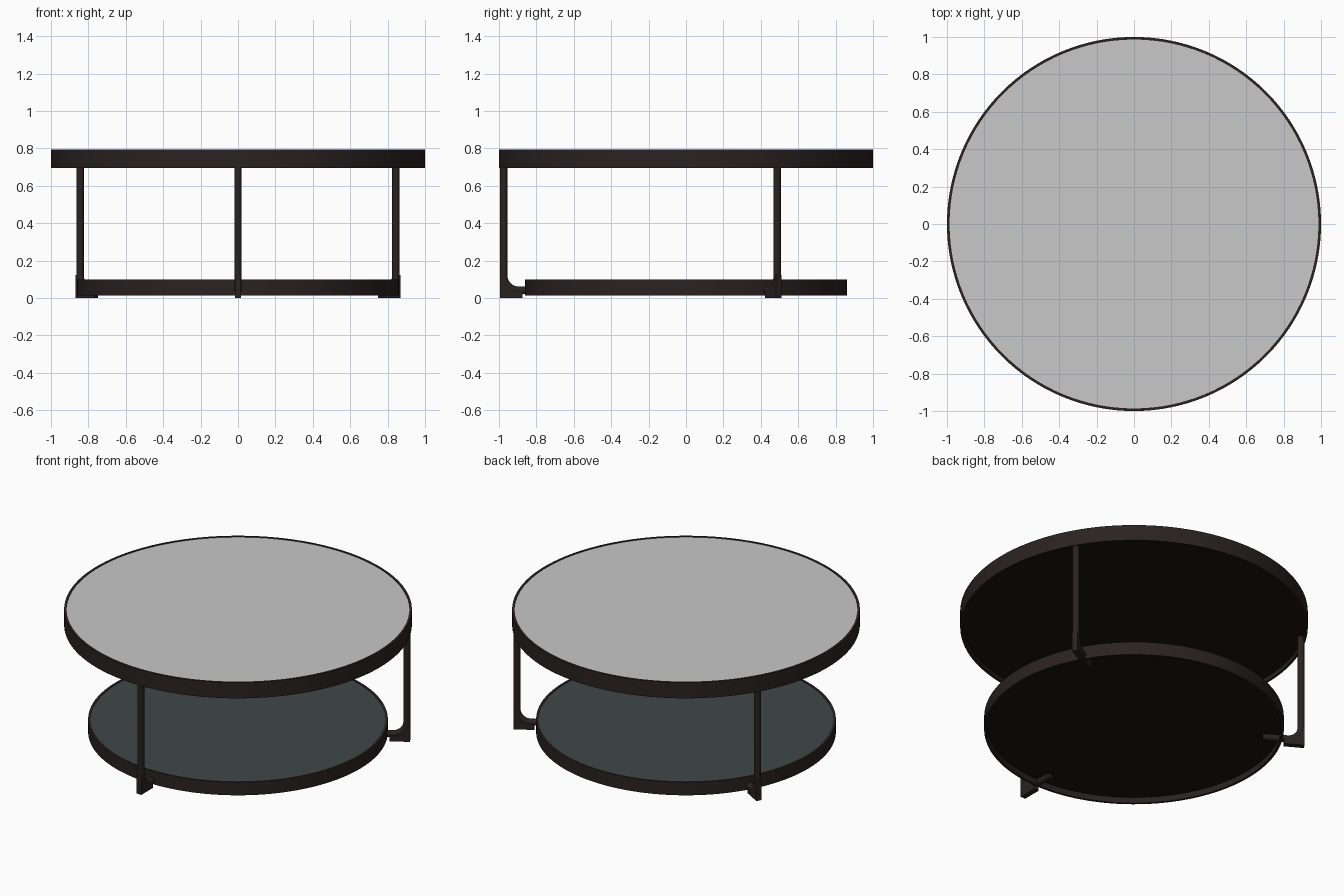
import bpy, bmesh, math
from mathutils import Matrix

if "Cube" in bpy.data.objects:
    bpy.data.objects.remove(bpy.data.objects["Cube"])

def material(name, rgb):
    m = bpy.data.materials.new(name)
    m.diffuse_color = (*rgb, 1)
    m.use_nodes = True
    m.node_tree.nodes["Principled BSDF"].inputs["Base Color"].default_value = m.diffuse_color
    return m

BRONZE = material("dark bronze", (0.023, 0.016, 0.0155))
STONE = material("pale grey top", (0.58, 0.58, 0.58))
SLATE = material("slate glass", (0.052, 0.062, 0.061))
BLACK = material("black underside", (0.009, 0.007, 0.006))
SEG = 128

def finish(name, bm, mat, smooth=True):
    bmesh.ops.recalc_face_normals(bm, faces=bm.faces)
    me = bpy.data.meshes.new(name)
    bm.to_mesh(me)
    bm.free()
    me.materials.append(mat)
    ob = bpy.data.objects.new(name, me)
    bpy.context.collection.objects.link(ob)
    if smooth:
        bpy.ops.object.select_all(action='DESELECT')
        ob.select_set(True)
        bpy.context.view_layer.objects.active = ob
        bpy.ops.object.shade_smooth_by_angle(angle=math.radians(35))
    return ob

def disc(name, r, z0, z1, mat):
    bm = bmesh.new()
    bmesh.ops.create_cone(bm, cap_ends=True, segments=SEG, radius1=r, radius2=r,
                          depth=z1 - z0, matrix=Matrix.Translation((0, 0, (z0 + z1) / 2)))
    return finish(name, bm, mat)

def ring(name, r_in, r_out, z0, z1, mat):
    bm = bmesh.new()
    loops = []
    for r, z in ((r_out, z0), (r_out, z1), (r_in, z1), (r_in, z0)):
        loops.append([bm.verts.new((r * math.cos(2 * math.pi * i / SEG),
                                    r * math.sin(2 * math.pi * i / SEG), z)) for i in range(SEG)])
    for k in range(4):
        a, b = loops[k], loops[(k + 1) % 4]
        for i in range(SEG):
            j = (i + 1) % SEG
            bm.faces.new((a[i], a[j], b[j], b[i]))
    return finish(name, bm, mat)

# Table top: metal band, pale surface, dark recessed underside
ring("top_band", 0.986, 1.0, 0.695, 0.795, BRONZE)
disc("top_surface", 0.987, 0.775, 0.792, STONE)
disc("top_underside", 0.987, 0.722, 0.774, BLACK)

# Lower shelf: the same build, smaller
ring("shelf_band", 0.848, 0.862, 0.015, 0.098, BRONZE)
disc("shelf_surface", 0.849, 0.08, 0.095, SLATE)
disc("shelf_underside", 0.849, 0.052, 0.079, BLACK)

# Legs: round tube bent inward at the base, with a web foot under the bend
LEG_R, TUBE, BEND, LOW = 0.975, 0.02, 0.08, 0.042
bend = [(LEG_R - BEND + BEND * math.cos(t), LOW + BEND - BEND * math.sin(t))
        for t in (math.pi / 2 * i / 10 for i in range(11))]

def leg(name, ang):
    rot = Matrix.Rotation(ang, 3, 'Z')
    path = [(LEG_R, 0.725)] + bend + [(0.75, LOW)]
    bm = bmesh.new()
    rings = []
    for i, (r, z) in enumerate(path):
        p, q = path[max(i - 1, 0)], path[min(i + 1, len(path) - 1)]
        if i == 1:
            p, q = (r, z + 1), (r, z)
        elif i == len(path) - 2:
            p, q = (r, z), (r - 1, z)
        d = math.hypot(q[0] - p[0], q[1] - p[1])
        nr, nz = -(q[1] - p[1]) / d, (q[0] - p[0]) / d
        rings.append([bm.verts.new((r + nr * TUBE * math.cos(a), TUBE * math.sin(a),
                                    z + nz * TUBE * math.cos(a)))
                      for a in (2 * math.pi * k / 20 for k in range(20))])
    for a, b in zip(rings, rings[1:]):
        for k in range(20):
            bm.faces.new((a[k], a[(k + 1) % 20], b[(k + 1) % 20], b[k]))
    bm.faces.new(rings[0])
    bm.faces.new(rings[-1])
    bmesh.ops.rotate(bm, verts=bm.verts, matrix=rot)
    finish(name, bm, BRONZE)

    # Foot web
    bm = bmesh.new()
    prof = [(0.875, 0), (0.994, 0), (0.994, LOW + BEND)] + bend + [(0.875, LOW)]
    f = bm.faces.new([bm.verts.new((r, -0.017, z)) for r, z in prof])
    ext = bmesh.ops.extrude_face_region(bm, geom=[f])
    bmesh.ops.translate(bm, vec=(0, 0.034, 0),
                        verts=[v for v in ext["geom"] if isinstance(v, bmesh.types.BMVert)])
    bmesh.ops.rotate(bm, verts=bm.verts, matrix=rot)
    finish(name.replace("leg", "foot"), bm, BRONZE, smooth=False)

for label, deg in (("front_leg", -90), ("back_right_leg", 30), ("back_left_leg", 150)):
    leg(label, math.radians(deg))
